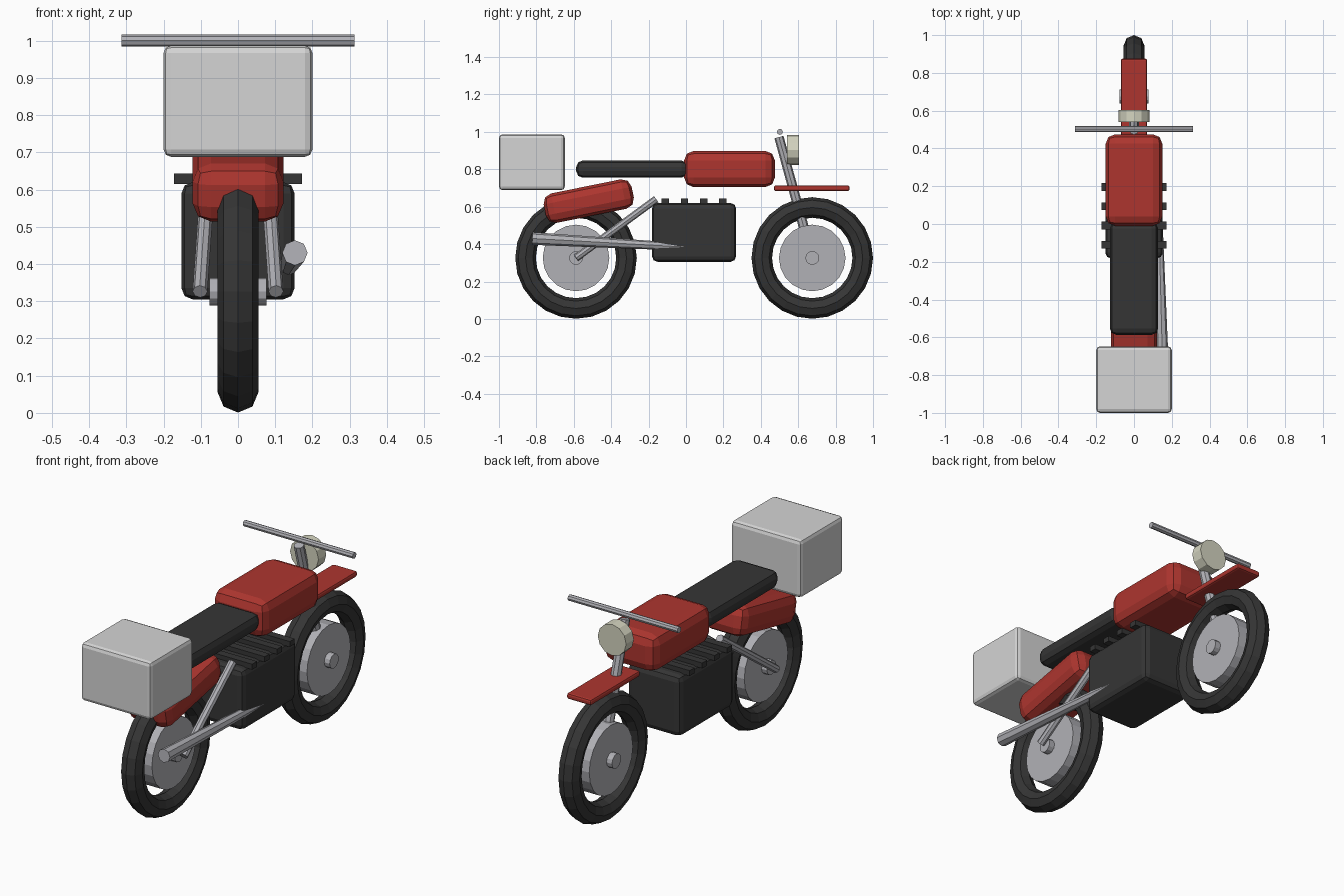
import bpy
from math import pi
from mathutils import Vector, Matrix

if "Cube" in bpy.data.objects:
    bpy.data.objects.remove(bpy.data.objects["Cube"], do_unlink=True)


def material(name, r, g, b):
    m = bpy.data.materials.new(name)
    m.use_nodes = True
    m.diffuse_color = (r, g, b, 1)
    m.node_tree.nodes["Principled BSDF"].inputs["Base Color"].default_value = (r, g, b, 1)
    return m


RED = material("red paint", .42, .036, .028)
BLACK = material("black rubber", .036, .036, .036)
METAL = material("grey metal", .44, .44, .47)
CASE = material("light grey case", .66, .66, .66)
LENS = material("cream lens", .66, .66, .53)


def finish(name, mat):
    ob = bpy.context.object
    ob.name = ob.data.name = name
    ob.data.materials.append(mat)
    return ob


def box(name, mat, lo, hi, bevel=0, segments=2, tilt=0):
    """Rounded box between two corners, tilted about x."""
    lo, hi = Vector(lo), Vector(hi)
    bpy.ops.mesh.primitive_cube_add(size=1, location=(lo + hi) / 2, rotation=(tilt, 0, 0))
    ob = finish(name, mat)
    ob.data.transform(Matrix.Diagonal((*(hi - lo), 1)))
    if bevel:
        mod = ob.modifiers.new("rounding", "BEVEL")
        mod.width, mod.segments = bevel, segments
    return ob


def rod(name, mat, a, b, r1, r2=None, sides=8):
    """Straight tube or cone from a to b."""
    a, b = Vector(a), Vector(b)
    bpy.ops.mesh.primitive_cone_add(vertices=sides, radius1=r1, radius2=r2 or r1,
                                    depth=(b - a).length, location=(a + b) / 2)
    ob = finish(name, mat)
    ob.rotation_euler = (b - a).to_track_quat("Z", "Y").to_euler()
    return ob


# Wheels
AXLE = .326
for place, y in (("front", .675), ("rear", -.588)):
    bpy.ops.mesh.primitive_torus_add(major_segments=24, minor_segments=8,
                                     major_radius=.27, minor_radius=.055,
                                     location=(0, y, AXLE), rotation=(0, pi / 2, 0))
    finish(place + "_tyre", BLACK)
    for part, half, radius, sides in (("disc", .045, .178, 20), ("hub", .076, .037, 12)):
        rod(f"{place}_wheel_{part}", METAL, (-half, y, AXLE), (half, y, AXLE), radius, sides=sides)

# Engine and cooling fins
box("engine", BLACK, (-.152, -.182, .305), (.152, .268, .62), .03)
for i in range(4):
    y = -.11 + i * .102
    box(f"engine_fin_{i + 1}", BLACK, (-.172, y - .02, .615), (.172, y + .02, .643))

# Bodywork
box("fuel_tank", RED, (-.15, -.01, .705), (.15, .475, .898), .05)
box("seat", BLACK, (-.128, -.587, .755), (.128, .01, .847), .035)
box("rear_fender", RED, (-.122, -.76, .55), (.122, -.28, .71), .05, tilt=.2)
box("front_fender", RED, (-.07, .47, .684), (.07, .875, .714), .01)
box("cargo_case", CASE, (-.2, -1, .688), (.2, -.648, .987), .02)

# Steering
rod("front_fork", METAL, (0, .675, AXLE), (0, .497, .972), .027, .025)
rod("handlebar", METAL, (-.313, .502, 1), (.313, .502, 1), .016)
rod("headlight", LENS, (0, .54, .903), (0, .603, .903), .081, sides=12)

# Rear struts and exhaust
for side, s in (("left", 1), ("right", -1)):
    rod(side + "_rear_strut", METAL, (s * .102, -.588, AXLE), (s * .08, -.16, .64), .02)
rod("exhaust", METAL, (.153, -.822, .43), (.131, .04, .382), .034, .019)
